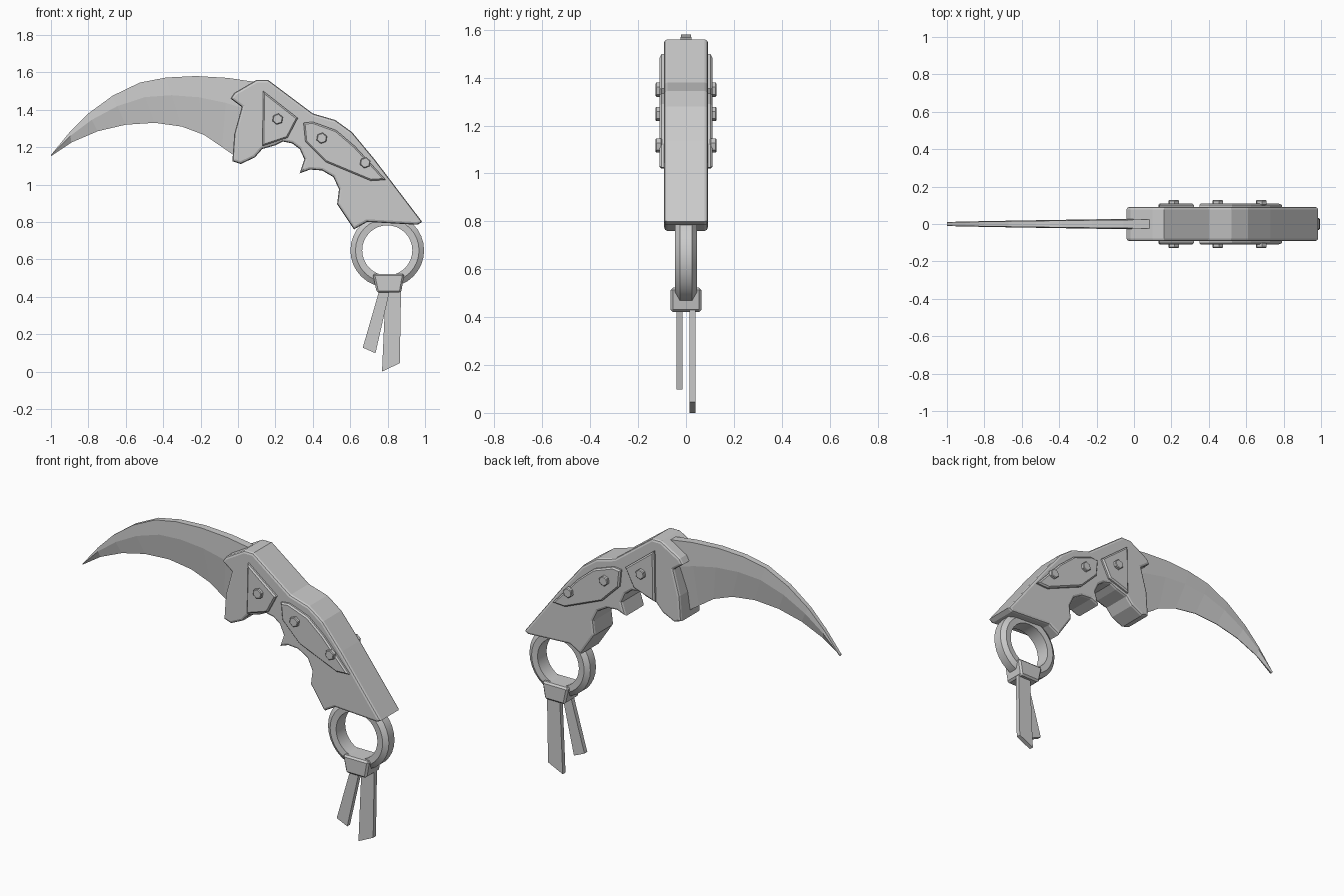
import bpy, bmesh, math
from mathutils import Vector, Matrix

default = bpy.data.objects.get("Cube")
if default:
    bpy.data.objects.remove(default)

grey = bpy.data.materials.new("plain grey")
grey.use_nodes = True
COLOUR = (0.6, 0.6, 0.6, 1)
grey.diffuse_color = COLOUR
grey.node_tree.nodes["Principled BSDF"].inputs["Base Color"].default_value = COLOUR


def finish(name, bm, smooth=None):
    bmesh.ops.recalc_face_normals(bm, faces=bm.faces)
    mesh = bpy.data.meshes.new(name)
    bm.to_mesh(mesh)
    bm.free()
    mesh.materials.append(grey)
    obj = bpy.data.objects.new(name, mesh)
    bpy.context.collection.objects.link(obj)
    if smooth:
        bpy.ops.object.select_all(action='DESELECT')
        obj.select_set(True)
        bpy.context.view_layer.objects.active = obj
        bpy.ops.object.shade_smooth_by_angle(angle=math.radians(smooth))
    return obj


def slab(name, outline, y0, y1, bevel=0, segments=1, sides=False):
    """Extrude an (x, z) outline from y0 to y1 and bevel its rims."""
    bm = bmesh.new()
    face = bm.faces.new([bm.verts.new((x, y0, z)) for x, z in outline])
    ext = bmesh.ops.extrude_face_region(bm, geom=[face])
    verts = [v for v in ext["geom"] if isinstance(v, bmesh.types.BMVert)]
    bmesh.ops.translate(bm, verts=verts, vec=(0, y1 - y0, 0))
    bmesh.ops.recalc_face_normals(bm, faces=bm.faces)
    if bevel:
        rims = [e for e in bm.edges
                if sides or abs(e.verts[0].co.y - e.verts[1].co.y) < 1e-5]
        bmesh.ops.bevel(bm, geom=rims, offset=bevel, segments=segments,
                        profile=0.5, affect='EDGES', clamp_overlap=True)
    return finish(name, bm)


# Curved blade: each station is a six-point section of spine, ridge and edge
spine = [(-0.9, 1.28), (-0.8, 1.38), (-0.67, 1.475), (-0.525, 1.545),
         (-0.385, 1.572), (-0.225, 1.58), (-0.055, 1.57), (0.095, 1.548)]
edge = [(-0.89, 1.225), (-0.75, 1.285), (-0.6, 1.32), (-0.445, 1.33),
        (-0.3, 1.31), (-0.18, 1.265), (-0.085, 1.2), (0.03, 1.12)]
bm = bmesh.new()
rows = []
for i, (s, e) in enumerate(zip([(-1, 1.158)] + spine, [(-1, 1.152)] + edge)):
    t = 0.011 + 0.019 * i / len(spine)
    s, e = Vector((s[0], 0, s[1])), Vector((e[0], 0, e[1]))
    ridge = s.lerp(e, 0.36)
    y = Vector((0, 1, 0))
    section = [s - y * t * 0.8, ridge - y * t, e - y * 0.002,
               e + y * 0.002, ridge + y * t, s + y * t * 0.8]
    rows.append([bm.verts.new(p) for p in section])
for a, b in zip(rows, rows[1:]):
    for k in range(6):
        n = (k + 1) % 6
        bm.faces.new((a[k], a[n], b[n], b[k]))
bm.faces.new(rows[0])
bm.faces.new(rows[-1])
finish("blade", bm)

# Handle with finger grooves
handle = [(0.10, 1.56), (0.16, 1.56), (0.40, 1.38), (0.52, 1.345),
          (0.61, 1.28), (0.73, 1.135), (0.985, 0.80), (0.96, 0.785),
          (0.69, 0.80), (0.62, 0.76), (0.53, 0.895), (0.54, 0.975),
          (0.51, 1.04), (0.45, 1.075), (0.385, 1.08), (0.33, 1.06),
          (0.355, 1.135), (0.33, 1.19), (0.29, 1.22), (0.24, 1.23),
          (0.20, 1.21), (0.13, 1.19), (0.09, 1.145), (0.015, 1.11),
          (-0.03, 1.125), (-0.02, 1.27), (0.02, 1.415), (-0.04, 1.46),
          (-0.02, 1.49)]
slab("handle", handle, -0.092, 0.092, 0.014, 2)

# Raised grip plates and hexagonal bolts on both sides
front_plate = [(0.135, 1.50), (0.32, 1.355), (0.265, 1.25), (0.13, 1.205)]
rear_plate = [(0.35, 1.33), (0.40, 1.335), (0.525, 1.29), (0.625, 1.205),
              (0.79, 1.025), (0.71, 1.02), (0.47, 1.12), (0.36, 1.23)]
bolts = [(0.212, 1.35), (0.448, 1.248), (0.68, 1.117)]
for side, label in ((-1, "front"), (1, "back")):
    slab(f"upper_grip_plate_{label}", front_plate, side * 0.08, side * 0.11, 0.008)
    slab(f"lower_grip_plate_{label}", rear_plate, side * 0.08, side * 0.11, 0.008)
    for i, (x, z) in enumerate(bolts):
        hexagon = [(x + 0.03 * math.cos(a), z + 0.03 * math.sin(a))
                   for a in (math.radians(60 * k + 20) for k in range(6))]
        slab(f"bolt_{label}_{i + 1}", hexagon, side * 0.1, side * 0.128, 0.004)

# Finger ring: chamfered section turned around the y axis
section = [(0.134, -0.042), (0.17, -0.045), (0.197, -0.026),
           (0.197, 0.026), (0.17, 0.045), (0.134, 0.042)]
bm = bmesh.new()
verts = [bm.verts.new((0.798 + r, y, 0.648)) for r, y in section]
edges = [bm.edges.new((verts[k], verts[(k + 1) % 6])) for k in range(6)]
bmesh.ops.spin(bm, geom=verts + edges, cent=(0.798, 0, 0.648), axis=(0, 1, 0),
               angle=math.tau, steps=32)
bmesh.ops.remove_doubles(bm, verts=bm.verts, dist=1e-4)
finish("finger_ring", bm, 30)

# Clasp and two hanging straps
clasp = [(0.72, 0.523), (0.89, 0.523), (0.872, 0.422), (0.742, 0.422)]
slab("clasp", clasp, -0.065, 0.065, 0.01, 1, True)
slab("short_strap", [(0.76, 0.45), (0.815, 0.45), (0.735, 0.098), (0.667, 0.128)],
     -0.04, -0.014)
slab("long_strap", [(0.79, 0.45), (0.872, 0.45), (0.865, 0.045), (0.77, 0.0)],
     0.014, 0.04)
